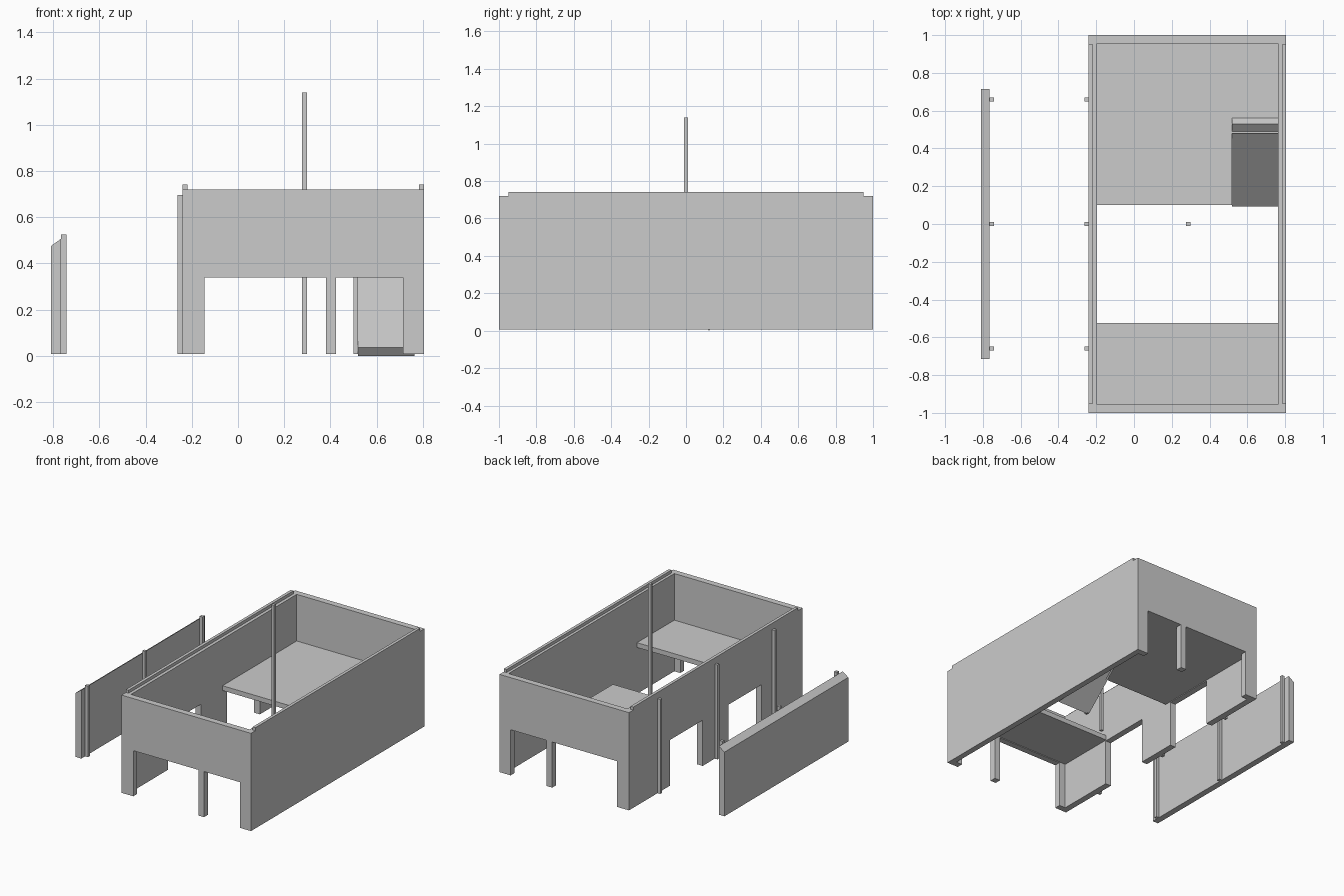
import bpy, bmesh

if "Cube" in bpy.data.objects:
    bpy.data.objects.remove(bpy.data.objects["Cube"])

BASE = 0.007   # underside of the walls; only the ramp tip touches z = 0
TOP = 0.72
X0, X1 = -0.24, 0.805
WALL = 0.045
DOOR = 0.34


def prism(name, pts, axis, a, b):
    """Extrude a 2D outline from a to b along an axis ('x': pts are y,z; 'y': x,z; 'z': x,y)."""
    place = {'x': lambda p, t: (t, p[0], p[1]),
             'y': lambda p, t: (p[0], t, p[1]),
             'z': lambda p, t: (p[0], p[1], t)}[axis]
    bm = bmesh.new()
    lo = [bm.verts.new(place(p, a)) for p in pts]
    hi = [bm.verts.new(place(p, b)) for p in pts]
    n = len(pts)
    bm.faces.new(lo)
    bm.faces.new(hi)
    for i in range(n):
        j = (i + 1) % n
        bm.faces.new((lo[i], lo[j], hi[j], hi[i]))
    bmesh.ops.recalc_face_normals(bm, faces=bm.faces)
    me = bpy.data.meshes.new(name)
    bm.to_mesh(me)
    bm.free()
    ob = bpy.data.objects.new(name, me)
    bpy.context.collection.objects.link(ob)
    return ob


def box(name, x0, x1, y0, y1, z0, z1):
    return prism(name, [(x0, y0), (x1, y0), (x1, y1), (x0, y1)], 'z', z0, z1)


def wall_outline(u0, u1, openings):
    """Wall elevation with doorways cut up from the bottom edge."""
    pts = [(u0, TOP), (u0, BASE)]
    for a, b in openings:
        pts += [(a, BASE), (a, DOOR), (b, DOOR), (b, BASE)]
    return pts + [(u1, BASE), (u1, TOP)]


# End walls with a wide opening and an intermediate post
for side, s in (("front", -1), ("back", 1)):
    y0, y1 = sorted((s * 1.0, s * (1 - WALL)))
    prism(side + "_wall", wall_outline(X0, X1, [(-0.145, 0.715)]), 'y', y0, y1)
    box(side + "_opening_post", 0.38, 0.425, y0, y1, BASE, DOOR)

# Side walls: two doorways on the left, solid on the right
yi = 1 - WALL
prism("left_wall", wall_outline(-yi, yi, [(-0.53, -0.15), (0.15, 0.53)]), 'x', X0, X0 + WALL)
prism("right_wall", wall_outline(-yi, yi, []), 'x', X1 - 0.042, X1)

# Raised rails on the side walls
box("left_rail", X0, X0 + 0.022, -0.95, 0.95, TOP, 0.742)
box("right_rail", X1 - 0.022, X1, -0.95, 0.95, TOP, 0.742)

# Upper floors, the rear one notched for the ramp
xi0, xi1 = X0 + WALL, X1 - 0.042
box("front_floor", xi0, xi1, -yi, -0.525, 0.345, 0.38)
prism("rear_floor", [(xi0, 0.10), (0.52, 0.10), (0.52, 0.48), (xi1, 0.48),
                     (xi1, yi), (xi0, yi)], 'z', 0.345, 0.38)

# Sloping ramp and its side panel
prism("ramp", [(0.122, 0.0), (0.56, 0.38), (0.53, 0.415), (0.092, 0.035)], 'x', 0.52, xi1)
prism("ramp_side_panel", [(0.10, BASE), (0.125, BASE), (0.50, 0.345), (0.10, 0.345)],
      'x', 0.50, 0.52)

# Tall central pole
box("centre_pole", 0.276, 0.298, -0.01, 0.01, BASE, 1.14)

# Detached low wall with a bevelled top
prism("outer_wall", [(-0.81, BASE), (-0.765, BASE), (-0.765, 0.507), (-0.81, 0.475)],
      'y', -0.714, 0.714)

# Facing rows of posts
for i, y in enumerate((-0.66, 0, 0.66)):
    box(f"outer_wall_post_{i}", -0.765, -0.742, y - 0.011, y + 0.011, BASE, 0.525)
    box(f"left_wall_post_{i}", -0.262, X0, y - 0.011, y + 0.011, BASE, 0.695)
